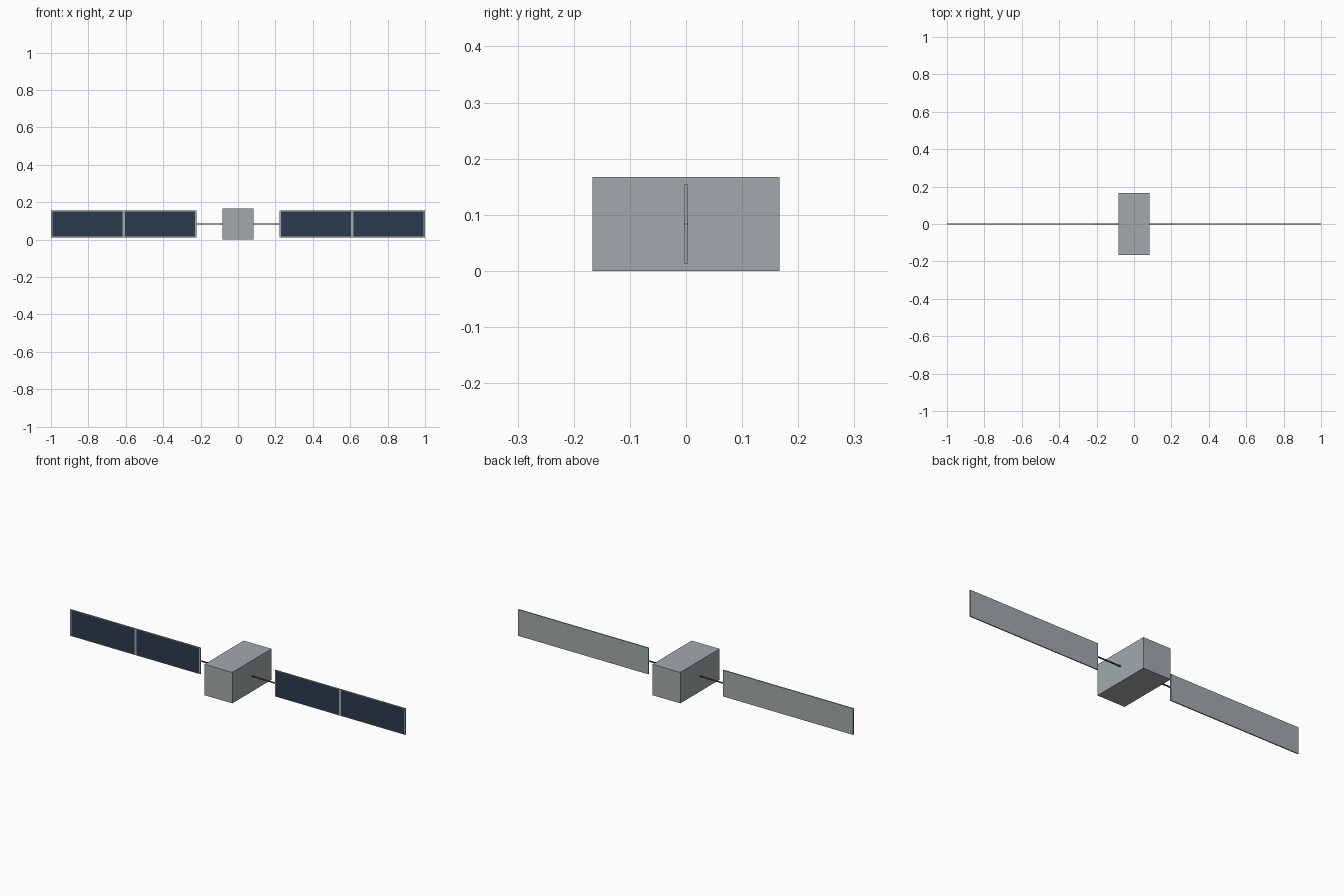
import bpy
import bmesh
from mathutils import Matrix, Vector

cube = bpy.data.objects.get("Cube")
if cube:
    bpy.data.objects.remove(cube, do_unlink=True)


def material(name, rgb):
    mat = bpy.data.materials.new(name)
    mat.use_nodes = True
    mat.diffuse_color = (*rgb, 1)
    mat.node_tree.nodes["Principled BSDF"].inputs["Base Color"].default_value = (*rgb, 1)
    return mat


GREY = material("light grey metal", (0.36, 0.40, 0.41))
NAVY = material("navy solar cell", (0.025, 0.042, 0.075))
DARK = material("dark grey metal", (0.08, 0.09, 0.095))

BODY = Vector((0.166, 0.334, 0.167))
MID_Z = BODY.z / 2
INNER, OUTER = 0.222, 1.0
PANEL_H, PANEL_T = 0.142, 0.006
BORDER, LIP = 0.008, 0.003


def finish(bm, name, *mats):
    mesh = bpy.data.meshes.new(name)
    bm.to_mesh(mesh)
    bm.free()
    for mat in mats:
        mesh.materials.append(mat)
    obj = bpy.data.objects.new(name, mesh)
    bpy.context.collection.objects.link(obj)
    return obj


def box(size, centre):
    bm = bmesh.new()
    bmesh.ops.create_cube(bm, size=1, matrix=Matrix.Translation(centre) @ Matrix.Diagonal((*size, 1)))
    return bm


def cut(bm, point, normal):
    bmesh.ops.bisect_plane(bm, geom=bm.verts[:] + bm.edges[:] + bm.faces[:],
                           plane_co=point, plane_no=normal)


# Main body
finish(box(BODY, (0, 0, MID_Z)), "body", GREY)

for side, label in ((1, "left"), (-1, "right")):
    # Solar wing: a thin slab whose front is cut into a frame and two cells
    mid_x = (INNER + OUTER) / 2
    bm = box((OUTER - INNER, PANEL_T, PANEL_H), (side * mid_x, 0, MID_Z))
    half_bar = BORDER * 0.75
    for x in (INNER + BORDER, mid_x - half_bar, mid_x + half_bar, OUTER - BORDER):
        cut(bm, (side * x, 0, 0), (1, 0, 0))
    cell_half = PANEL_H / 2 - LIP
    for z in (MID_Z - cell_half, MID_Z + cell_half):
        cut(bm, (0, 0, z), (0, 0, 1))
    bm.normal_update()
    for face in bm.faces:
        c = face.calc_center_median()
        in_cell = (INNER + BORDER < abs(c.x) < OUTER - BORDER
                   and abs(abs(c.x) - mid_x) > half_bar
                   and abs(c.z - MID_Z) < cell_half)
        if face.normal.y < -0.9 and in_cell:
            face.material_index = 1
    finish(bm, label + "_solar_panel", GREY, NAVY)

    # Connecting rod from the body to the wing
    start = BODY.x / 2 - 0.005
    length = INNER - start
    bm = bmesh.new()
    bmesh.ops.create_cone(
        bm, cap_ends=True, segments=8, radius1=0.004, radius2=0.004, depth=length,
        matrix=Matrix.Translation((side * (start + length / 2), 0, MID_Z)) @ Matrix.Rotation(1.5708, 4, "Y"))
    finish(bm, label + "_rod", DARK)
